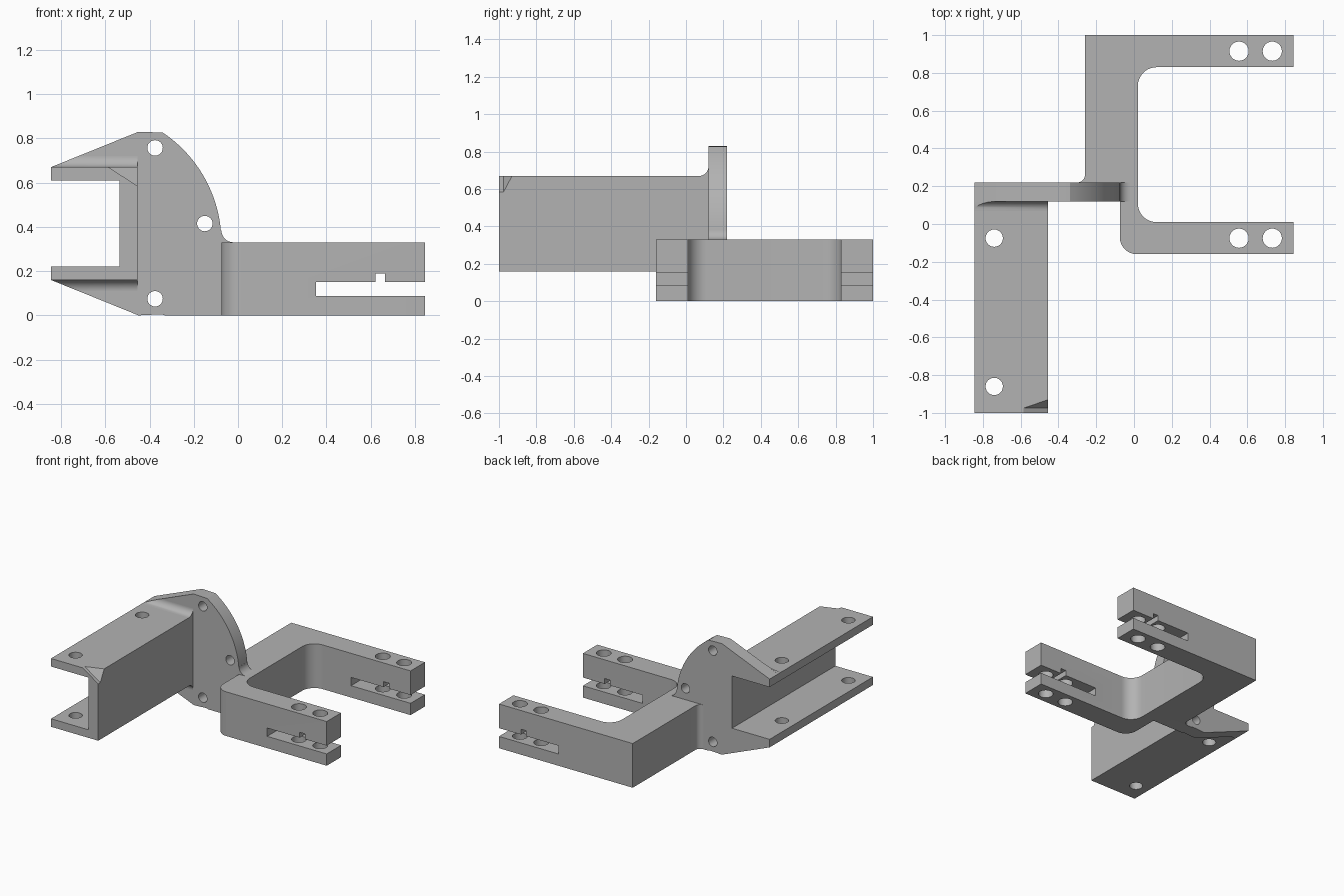
import bpy
import bmesh
from math import cos, sin, radians
from mathutils import Vector

cube = bpy.data.objects.get("Cube")
if cube:
    bpy.data.objects.remove(cube, do_unlink=True)

GREY = bpy.data.materials.new("plain grey")
GREY.use_nodes = True
GREY.diffuse_color = (0.45, 0.45, 0.45, 1)
GREY.node_tree.nodes["Principled BSDF"].inputs["Base Color"].default_value = GREY.diffuse_color

# Where profile coordinates (u, v) and depth w land in space
AXES = {
    "x": lambda u, v, w: Vector((w, u, v)),
    "y": lambda u, v, w: Vector((u, w, v)),
    "z": lambda u, v, w: Vector((u, v, w)),
}


def arc(cu, cv, r, start, end, steps=12):
    angles = [radians(start + (end - start) * i / steps) for i in range(steps + 1)]
    return [(cu + r * cos(a), cv + r * sin(a)) for a in angles]


def finish_mesh(name, bm):
    bmesh.ops.recalc_face_normals(bm, faces=bm.faces)
    mesh = bpy.data.meshes.new(name)
    bm.to_mesh(mesh)
    bm.free()
    mesh.materials.append(GREY)
    obj = bpy.data.objects.new(name, mesh)
    bpy.context.collection.objects.link(obj)
    return obj


def prism(name, profile, axis, low, high):
    """Extrude a 2D profile along an axis."""
    bm = bmesh.new()
    face = bm.faces.new([bm.verts.new(AXES[axis](u, v, low)) for u, v in profile])
    extruded = bmesh.ops.extrude_face_region(bm, geom=[face], use_keep_orig=True)
    verts = [g for g in extruded["geom"] if isinstance(g, bmesh.types.BMVert)]
    bmesh.ops.translate(bm, verts=verts, vec=AXES[axis](0, 0, high - low))
    return finish_mesh(name, bm)


def box(name, u0, u1, v0, v1, axis, low, high):
    return prism(name, [(u0, v0), (u1, v0), (u1, v1), (u0, v1)], axis, low, high)


def hull(name, points):
    bm = bmesh.new()
    for p in points:
        bm.verts.new(p)
    bmesh.ops.convex_hull(bm, input=bm.verts)
    return finish_mesh(name, bm)


def combine(obj, cutter, operation="DIFFERENCE"):
    """Apply a boolean and discard the cutter."""
    cutter.hide_render = True
    mod = obj.modifiers.new("cut", "BOOLEAN")
    mod.operation, mod.solver, mod.object = operation, "EXACT", cutter
    bpy.context.view_layer.objects.active = obj
    bpy.ops.object.modifier_apply(modifier=mod.name)
    bpy.data.objects.remove(cutter, do_unlink=True)


def drill(obj, centres, r, axis, low, high):
    for u, v in centres:
        combine(obj, prism("drill", arc(u, v, r, 0, 345, 23), axis, low, high))


SIDE = 0.845            # half width of the whole model
MID = 0.415             # height of the beam and plate centre line
WEB_IN, WEB_OUT = -0.535, -0.455
FRONT, BACK = 0.12, 0.22  # plate faces


def mirrored(points):
    return [(u, 2 * MID - v) for u, v in points]


# Channel beam, open to the right side
upper = [(WEB_OUT, 0.67), (-SIDE, 0.67), (-SIDE, 0.61), (WEB_IN, 0.61)]
beam = prism("channel_beam", upper + mirrored(upper)[::-1], "y", -1, FRONT)
drill(beam, [(-0.74, -0.075), (-0.74, -0.86)], 0.046, "z", 0, 1)

# Chipped corner on the beam's front end
tip, low_z, top_z = -0.585, 0.585, 0.67
chip = [(tip, top_z), (WEB_OUT, low_z), (WEB_OUT, top_z)]
corner = [(x, y, z) for x, z in chip for y in (-1.05, -0.975)]
corner.append((WEB_OUT, -0.93, top_z))
# Push the cutter past the beam's outer faces
corner += [(x + 0.02, y, z + 0.05) for x, y, z in corner]
combine(beam, hull("corner_cutter", corner))

# Upright mounting plate with a rounded shoulder
left_top = [(WEB_IN, 0.61), (-SIDE, 0.61), (-SIDE, 0.67), (-0.45, 0.83)]
shoulder = arc(-0.672, 0.33, 0.597, 56.2, 5.2, 20)
neck = arc(-0.02, 0.385, 0.055, 180, 270, 8)
outline = left_top + shoulder + neck + [(-0.075, 0.33), (-0.075, 0)]
outline += [(-0.33, 0), (-0.345, 0.005)] + mirrored(left_top)[::-1]
plate = prism("mounting_plate", outline, "y", FRONT, BACK)
drill(plate, [(-0.375, 0.757), (-0.15, MID), (-0.375, 0.075)], 0.035, "y", 0, 0.4)

# Fillets joining the beam flanges to the plate, trimmed by its slopes
curve = [(FRONT, 0.65), (0.07, 0.65)] + arc(0.07, 0.72, 0.05, 270, 360)
slope = [(-0.9, 0.6), (-0.9, 0.648), (-0.45, 0.83), (-0.4, 0.83), (-0.4, 0.6)]
fillets = []
for name, flip in (("upper_fillet", list), ("lower_fillet", mirrored)):
    fillet = prism(name, flip(curve), "x", -SIDE, WEB_OUT)
    combine(fillet, prism("slope_cutter", flip(slope), "y", 0, 0.3), "INTERSECT")
    fillets.append(fillet)

# Two-armed fork
fork_outline = [(-0.26, 1)] + arc(-0.3, 0.26, 0.04, 0, -90, 8) + [(-0.075, BACK)]
fork_outline += arc(0.015, -0.07, 0.09, 180, 270)
fork_outline += [(SIDE, -0.16), (SIDE, 0.01)] + arc(0.12, 0.11, 0.1, 270, 180)
fork_outline += arc(0.12, 0.73, 0.1, 180, 90) + [(SIDE, 0.83), (SIDE, 1)]
fork = prism("fork", fork_outline, "z", 0, 0.33)

# Slots with a small key notch, and bolt holes through both arms
slot = [(0.353, 0.088), (0.9, 0.088), (0.9, 0.15), (0.665, 0.15),
        (0.665, 0.19), (0.622, 0.19), (0.622, 0.15), (0.353, 0.15)]
combine(fork, prism("slot_cutter", slot, "y", -0.3, 1.1))
drill(fork, [(x, y) for x in (0.556, 0.732) for y in (-0.075, 0.915)],
      0.051, "z", -0.1, 0.5)

# Smooth the curved walls, keep hard edges
bpy.ops.object.select_all(action="DESELECT")
for obj in [beam, plate, fork] + fillets:
    obj.select_set(True)
    bpy.context.view_layer.objects.active = obj
bpy.ops.object.shade_smooth_by_angle(angle=radians(30))
